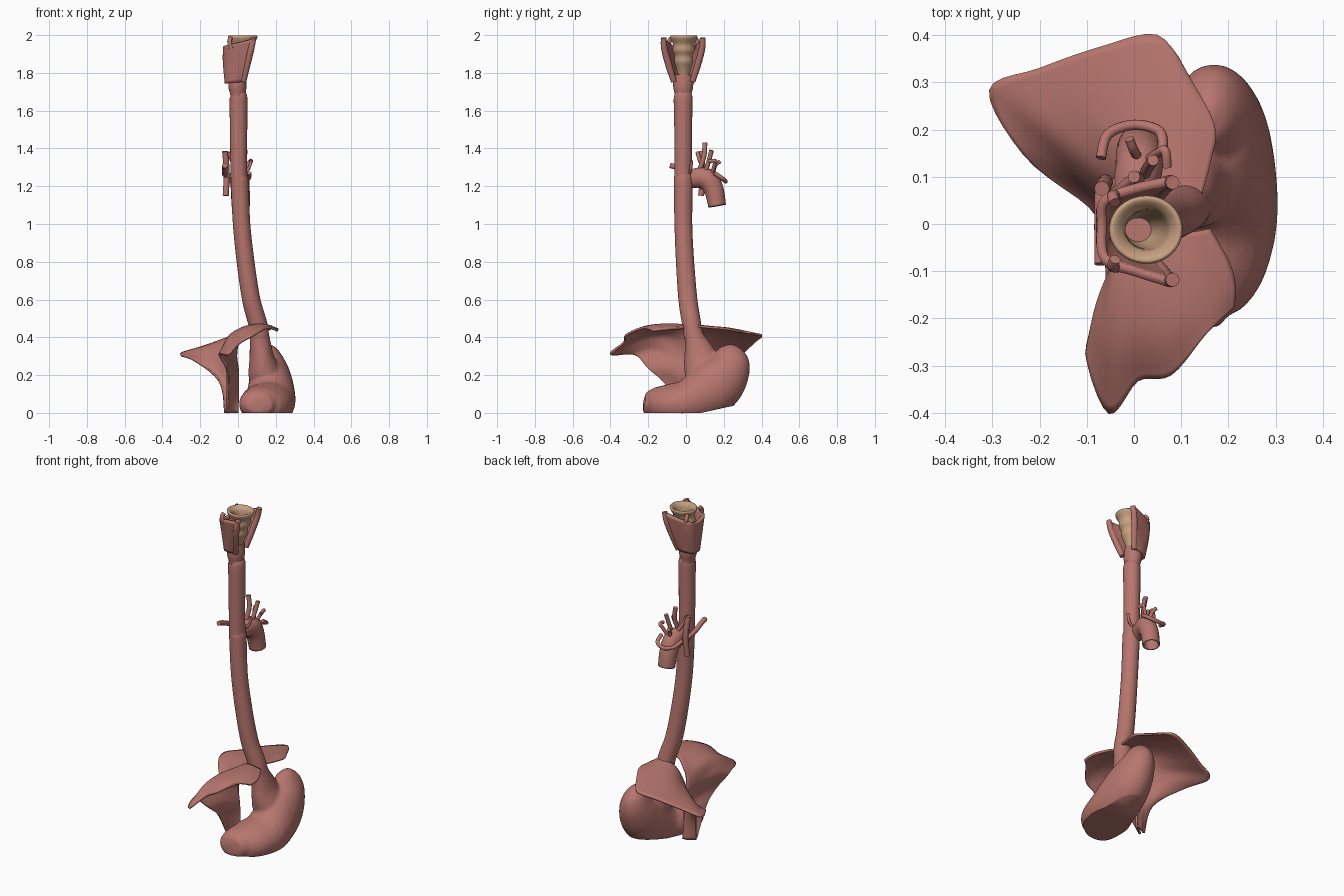
import bpy, bmesh, math
from mathutils import Vector


def material(name, rgb):
    m = bpy.data.materials.new(name)
    m.diffuse_color = (*rgb, 1)
    return m


RED = material("muscle_red", (0.47, 0.18, 0.155))
BEIGE = material("lining_beige", (0.57, 0.35, 0.215))


def spline(pts, steps):
    """Catmull-Rom curve through points of any dimension."""
    p = [pts[0]] + list(pts) + [pts[-1]]
    out = []
    for i in range(1, len(p) - 2):
        for s in range(steps):
            t = s / steps
            out.append(tuple(0.5 * (2 * b + (c - a) * t + (2 * a - 5 * b + 4 * c - d) * t * t
                       + (3 * b - a - 3 * c + d) * t ** 3)
                       for a, b, c, d in zip(p[i - 1], p[i], p[i + 1], p[i + 2])))
    return out + [tuple(pts[-1])]


def grid_object(name, rows, mat, closed=False, caps=False, thick=0, offset=0):
    """Skin rows of points; optional end caps and wall thickness."""
    bm = bmesh.new()
    vs = [[bm.verts.new(c) for c in r] for r in rows]
    n = len(rows[0])
    for a, b in zip(vs, vs[1:]):
        for j in range(n if closed else n - 1):
            k = (j + 1) % n
            bm.faces.new((a[j], a[k], b[k], b[j]))
    if caps:
        bm.faces.new(vs[0])
        bm.faces.new(vs[-1])
    bmesh.ops.recalc_face_normals(bm, faces=bm.faces)
    me = bpy.data.meshes.new(name)
    bm.to_mesh(me)
    bm.free()
    return finish(name, me, mat, thick, offset)


def finish(name, me, mat, thick=0, offset=0):
    me.materials.clear()
    me.materials.append(mat)
    ob = bpy.data.objects.new(name, me)
    bpy.context.collection.objects.link(ob)
    if thick:
        m = ob.modifiers.new("wall", 'SOLIDIFY')
        m.thickness, m.offset = thick, offset
    bpy.ops.object.select_all(action='DESELECT')
    ob.select_set(True)
    bpy.context.view_layer.objects.active = ob
    bpy.ops.object.shade_smooth_by_angle(angle=math.radians(50))
    return ob


def tube(name, pts, r=None, n=24, steps=6, caps=True, thick=0):
    """Sweep an ellipse along (x, y, z, in-plane radius, side radius)."""
    pts = [(*p, r, r) if r else p for p in pts]
    path = spline(pts, steps)
    rows, side = [], None
    for i, p in enumerate(path):
        a, b = path[max(i - 1, 0)], path[min(i + 1, len(path) - 1)]
        t = (Vector(b[:3]) - Vector(a[:3])).normalized()
        if side is None:
            side = Vector((0, 1, 0)) if abs(t.x) > 0.8 else Vector((1, 0, 0))
        side = (side - t * side.dot(t)).normalized()
        up = t.cross(side)
        rows.append([Vector(p[:3]) + side * p[4] * math.cos(w) + up * p[3] * math.sin(w)
                     for w in (2 * math.pi * k / n for k in range(n))])
    return grid_object(name, rows, RED, True, caps, thick, -1)


def sheet(name, rows, thick, steps=5):
    """Smooth thin sheet through a grid of control points."""
    across = [spline(r, steps) for r in rows]
    cols = [spline(c, steps) for c in zip(*across)]
    return grid_object(name, list(zip(*cols)), RED, thick=thick)


# Oesophagus
tube("oesophagus", [(.115, .04, .40, .05, .05), (.105, .03, .47, .05, .05), (.07, .01, .6, .05, .048),
     (.04, -.005, .8, .048, .047), (.019, -.014, 1.0, .047, .046), (.009, -.014, 1.22, .05, .047),
     (.005, -.015, 1.27, .047, .044), (.003, -.015, 1.5, .047, .046), (.003, -.015, 1.66, .05, .047),
     (.0, -.015, 1.685, .045, .041), (-.003, -.015, 1.73, .053, .048), (-.005, -.013, 1.79, .052, .045)], n=32)

# Stomach: body and cardia swept, fused, then trimmed flat underneath
parts = [
    tube("stomach_body", [(.155, .25, .36, .02, .015), (.16, .243, .325, .075, .055), (.17, .225, .235, .118, .095),
         (.175, .15, .14, .145, .12), (.17, .02, .06, .122, .135), (.14, -.08, .045, .11, .138),
         (.11, -.16, .045, .09, .108), (.105, -.21, .04, .06, .08), (.105, -.226, .04, .03, .04)]),
    tube("stomach_cardia", [(.108, .032, .46, .05, .05), (.115, .045, .40, .054, .053), (.125, .075, .30, .088, .065),
         (.14, .09, .2, .095, .085), (.15, .08, .12, .06, .06)])]
bm = bmesh.new()
for o in parts:
    bm.from_mesh(o.data)
    bpy.data.objects.remove(o)
me = bpy.data.meshes.new("stomach_raw")
bm.to_mesh(me)
bm.free()
raw = finish("stomach_raw", me, RED)
rm = raw.modifiers.new("fuse", 'REMESH')
rm.mode, rm.voxel_size = 'VOXEL', 0.009
sm = raw.modifiers.new("soften", 'SMOOTH')
sm.factor, sm.iterations = 0.5, 8
dg = bpy.context.evaluated_depsgraph_get()
me = bpy.data.meshes.new_from_object(raw.evaluated_get(dg))
bpy.data.objects.remove(raw)
bm = bmesh.new()
bm.from_mesh(me)
for co, no in (((0, 0, 0), (0, 0, -1)), ((0, .08, 0), (0, .22, -1))):
    bmesh.ops.bisect_plane(bm, geom=bm.verts[:] + bm.edges[:] + bm.faces[:],
                           plane_co=co, plane_no=no, clear_outer=True)
    bmesh.ops.holes_fill(bm, edges=[e for e in bm.edges if e.is_boundary], sides=0)
bm.to_mesh(me)
bm.free()
finish("stomach", me, RED)

# Diaphragm: two sheets falling from the opening to the crus
sheet("diaphragm_front", [
    [(.16, -.01, .45), (.20, -.08, .445), (.213, -.13, .44), (.21, -.175, .435)],
    [(.10, -.02, .465), (.13, -.10, .467), (.155, -.17, .46), (.155, -.23, .45)],
    [(.05, -.01, .455), (.06, -.12, .46), (.075, -.23, .45), (.08, -.318, .41)],
    [(.02, .0, .42), (.005, -.12, .44), (.0, -.24, .42), (.01, -.33, .37)],
    [(.0, .0, .37), (-.04, -.11, .40), (-.055, -.25, .385), (-.05, -.40, .31)],
    [(-.01, .01, .30), (-.04, -.08, .32), (-.075, -.17, .335), (-.098, -.275, .31)],
    [(.0, .01, .22), (-.02, -.06, .23), (-.04, -.13, .24), (-.06, -.20, .235)],
    [(.0, .02, .13), (-.02, -.02, .14), (-.04, -.06, .15), (-.055, -.11, .155)],
    [(.0, .02, 0), (-.02, .015, 0), (-.04, .0, 0), (-.06, -.02, 0)]], .012)
sheet("diaphragm_back", [
    [(.14, .05, .46), (.162, .13, .452), (.17, .21, .445), (.105, .32, .42)],
    [(.09, .06, .46), (.10, .16, .45), (.10, .25, .44), (.05, .40, .41)],
    [(.035, .05, .43), (.0, .16, .42), (-.03, .26, .405), (-.07, .375, .385)],
    [(.0, .04, .37), (-.05, .13, .38), (-.13, .24, .365), (-.2, .33, .345)],
    [(-.02, .03, .30), (-.08, .10, .33), (-.18, .19, .33), (-.305, .285, .31)],
    [(-.02, .03, .22), (-.06, .05, .25), (-.13, .10, .26), (-.235, .15, .28)],
    [(-.01, .03, .12), (-.03, .03, .12), (-.06, .03, .13), (-.10, .04, .17)],
    [(.0, .03, 0), (-.02, .03, 0), (-.04, .02, 0), (-.07, .0, 0)]], .012)

# Aortic arch piece, open at the lower end
tube("aorta", [(-.01, .02, 1.235, .047, .04), (.0, .07, 1.245, .054, .047), (.01, .115, 1.235, .056, .05),
     (.012, .148, 1.18, .052, .05), (.015, .165, 1.095, .047, .049)], caps=False, thick=.008)

# Small vessels around the arch
vessels = [
    (.013, [(0, .07, 1.28), (.01, .095, 1.36), (0, .10, 1.43)]),
    (.012, [(.02, .1, 1.27), (.03, .12, 1.33), (.04, .135, 1.39)]),
    (.010, [(.02, .13, 1.25), (.05, .15, 1.31), (.066, .155, 1.335), (.07, .12, 1.33)]),
    (.010, [(0, .1, 1.27), (-.03, .075, 1.33), (-.05, .06, 1.38)]),
    (.014, [(-.02, .08, 1.25), (-.065, .08, 1.26), (-.07, .02, 1.27), (-.07, -.05, 1.3), (-.07, -.085, 1.31)]),
    (.016, [(-.068, .075, 1.385), (-.06, .09, 1.27), (-.065, .08, 1.15)]),
    (.011, [(.06, .15, 1.27), (.055, .195, 1.24), (0, .21, 1.225), (-.055, .19, 1.24), (-.07, .14, 1.26)]),
    (.010, [(.01, .14, 1.25), (.0, .155, 1.31), (-.01, .18, 1.33)]),
    (.008, [(.03, .02, 1.27), (.055, .025, 1.29), (.07, .03, 1.335)])]
for i, (r, p) in enumerate(vessels):
    tube(f"vessel_{i + 1}", p, r, n=12, steps=5)

# Throat lining: ribbed beige funnel with a rolled rim
rings = spline([(0, 1.765, .028), (.003, 1.80, .036), (.008, 1.83, .043), (.012, 1.86, .053), (.016, 1.89, .051),
                (.02, 1.92, .062), (.024, 1.95, .059), (.026, 1.975, .071), (.027, 1.99, .076),
                (.027, 1.998, .069), (.028, 1.985, .053), (.028, 1.96, .044), (.018, 1.86, .037),
                (.008, 1.78, .025)], 3)
grid_object("throat_lining", [[(cx + r * math.cos(w) * (1.05 if math.cos(w) < 0 else 1),
            -.012 + r * .95 * math.sin(w), z) for w in (2 * math.pi * k / 40 for k in range(40))]
            for cx, z, r in rings], BEIGE, closed=True)

# Larynx shield: curved plate open towards +x, with a horn on each wing
sheet("larynx_shield", [
    [(.08, -.125, 1.98), (0, -.10, 1.96), (-.062, -.075, 1.945), (-.068, 0, 1.93), (-.062, .05, 1.945),
     (0, .075, 1.96), (.07, .09, 1.98)],
    [(.06, -.095, 1.87), (0, -.085, 1.87), (-.062, -.055, 1.86), (-.07, -.005, 1.86), (-.062, .04, 1.86),
     (0, .06, 1.87), (.055, .07, 1.87)],
    [(.025, -.06, 1.755), (-.02, -.058, 1.75), (-.055, -.04, 1.745), (-.06, -.01, 1.745), (-.055, .015, 1.745),
     (-.02, .034, 1.75), (.025, .035, 1.755)]], .02)
for name, s in (("front", -1), ("back", 1)):
    c = -.015
    tube(f"larynx_horn_{name}", [(.082, c + s * .103, 1.985, .015, .015), (.07, c + s * .10, 1.93, .017, .017),
         (.052, c + s * .079, 1.85, .018, .016), (.03, c + s * .05, 1.755, .015, .014)], n=12)
    tube(f"larynx_knob_{name}", [(-.035, c + s * .076, 1.93), (-.045, c + s * .074, 1.965),
         (-.04, c + s * .06, 1.985)], .012, n=12)
